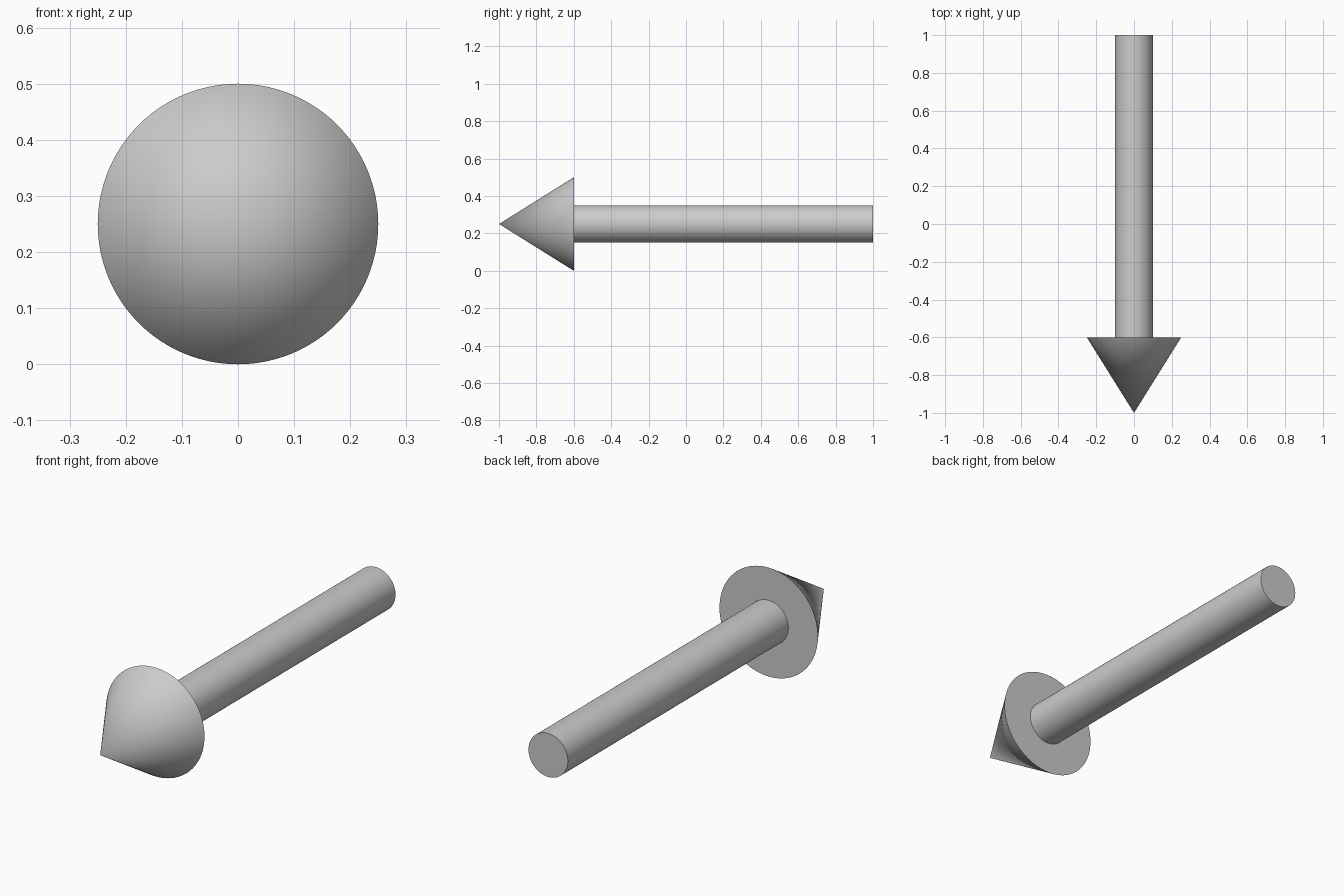
import bpy
import math

if "Cube" in bpy.data.objects:
    bpy.data.objects.remove(bpy.data.objects["Cube"])

SIDES = 96
AXIS_Z = 0.25


def finish(name):
    obj = bpy.context.object
    obj.name = name
    bpy.ops.object.shade_smooth_by_angle(angle=math.radians(30))
    return obj


# Shaft: straight round rod from the back of the head to the tail
bpy.ops.mesh.primitive_cylinder_add(
    vertices=SIDES, radius=0.1, depth=1.6,
    location=(0, 0.2, AXIS_Z), rotation=(math.pi / 2, 0, 0))
finish("shaft")

# Head: cone with its tip pointing to the front (-y)
bpy.ops.mesh.primitive_cone_add(
    vertices=SIDES, radius1=0.25, radius2=0, depth=0.4,
    location=(0, -0.8, AXIS_Z), rotation=(math.pi / 2, 0, 0))
finish("arrow_head")
